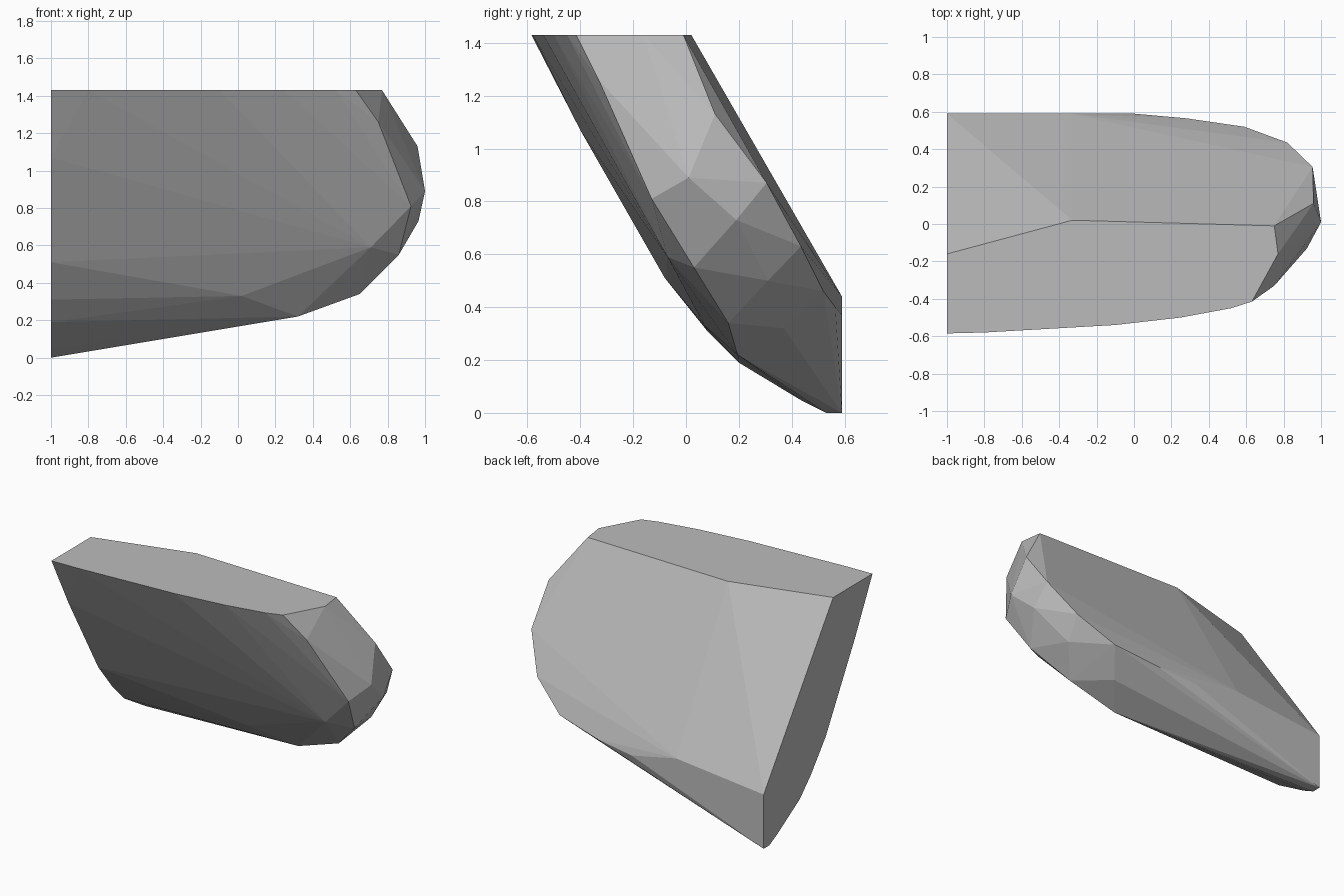
import bpy
import bmesh

if "Cube" in bpy.data.objects:
    bpy.data.objects.remove(bpy.data.objects["Cube"])

# Left end: flat cut at x = -1, profile in (y, z)
left_cut = [(-.585, 1.43), (-.16, 1.43), (.59, .37), (.59, 0), (.53, 0),
            (.44, .045), (.2, .19), (.08, .31), (-.08, .51), (-.4, 1.07)]

# Flat top: outline in (x, y) at z = 1.43
top_cut = [(-.8, -.58), (-.1, -.54), (.25, -.5), (.52, -.45), (.63, -.415),
           (.77, -.16), (.75, -.01), (-.33, .02)]

# Chipped rounded right end and underside
chips = [(.75, -.33, 1.26), (.925, -.13, .81), (1, .01, .89), (.96, .11, 1.13),
         (.955, .305, .87), (.965, .19, .73), (.82, .435, .63), (.86, .03, .55),
         (.71, -.07, .59), (.65, .16, .34), (.32, .195, .22), (.02, .07, .33),
         (.79, .31, .5), (.47, .37, .32), (.59, .52, .46), (.28, .565, .40),
         (0, .59, .37), (-.34, .59, .44)]

points = ([(-1, y, z) for y, z in left_cut]
          + [(x, y, 1.43) for x, y in top_cut] + chips)

# Wrap the points into one faceted solid
bm = bmesh.new()
for p in points:
    bm.verts.new(p)
bmesh.ops.convex_hull(bm, input=bm.verts[:])
loose = [v for v in bm.verts if not v.link_faces]
bmesh.ops.delete(bm, geom=loose, context='VERTS')
bmesh.ops.dissolve_limit(bm, angle_limit=.003, verts=bm.verts[:], edges=bm.edges[:])
bmesh.ops.recalc_face_normals(bm, faces=bm.faces[:])

mesh = bpy.data.meshes.new("rock_slab")
bm.to_mesh(mesh)
bm.free()

stone = bpy.data.materials.new("stone grey")
stone.diffuse_color = (.5, .5, .5, 1)
stone.use_nodes = True
stone.node_tree.nodes["Principled BSDF"].inputs["Base Color"].default_value = stone.diffuse_color
mesh.materials.append(stone)
rock = bpy.data.objects.new("rock_slab", mesh)
bpy.context.collection.objects.link(rock)
